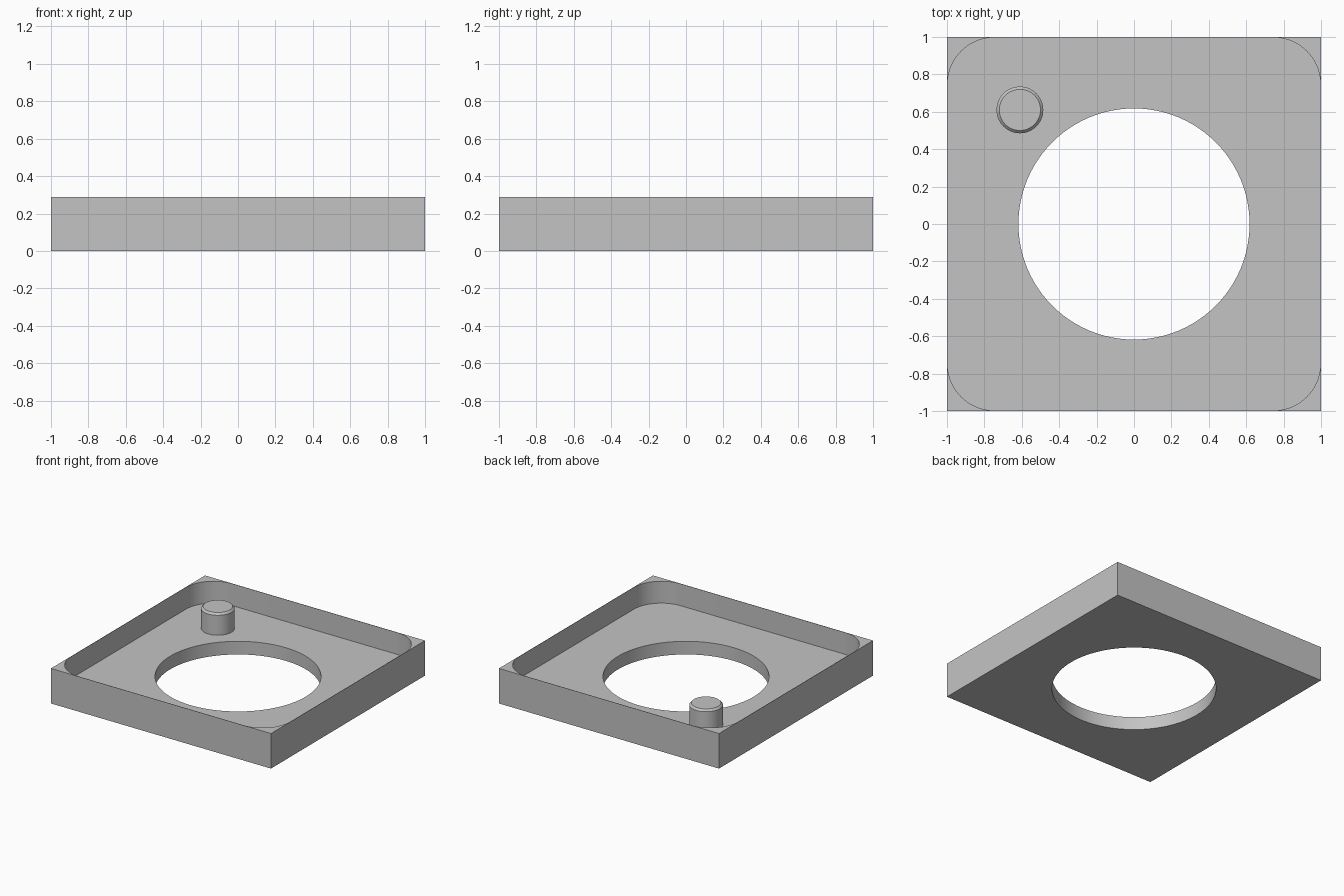
import bpy
import bmesh
from math import cos, sin, pi

SIZE = 1.0       # half width of the tray
HEIGHT = 0.288
FLOOR = 0.108
WALL = 0.003
CORNER = 0.25
HOLE = 0.618

cube = bpy.data.objects.get("Cube")
if cube:
    bpy.data.objects.remove(cube, do_unlink=True)

grey = bpy.data.materials.new("plain grey")
grey.use_nodes = True
colour = (0.55, 0.55, 0.55, 1)
grey.diffuse_color = colour
grey.node_tree.nodes["Principled BSDF"].inputs["Base Color"].default_value = colour


def loft(name, sections):
    """Skin a stack of (outline, z) sections and cap both ends."""
    bm = bmesh.new()
    rings = [[bm.verts.new((x, y, z)) for x, y in outline] for outline, z in sections]
    n = len(rings[0])
    for low, high in zip(rings, rings[1:]):
        for i in range(n):
            j = (i + 1) % n
            bm.faces.new((low[i], low[j], high[j], high[i]))
    bm.faces.new(rings[0][::-1])
    bm.faces.new(rings[-1])
    mesh = bpy.data.meshes.new(name)
    bm.to_mesh(mesh)
    bm.free()
    mesh.materials.append(grey)
    obj = bpy.data.objects.new(name, mesh)
    bpy.context.collection.objects.link(obj)
    return obj


def circle(radius, cx=0, cy=0, n=96):
    return [(cx + radius * cos(2 * pi * i / n), cy + radius * sin(2 * pi * i / n))
            for i in range(n)]


def rounded_square(half, radius, steps=16):
    points = []
    for quarter, (sx, sy) in enumerate(((1, 1), (-1, 1), (-1, -1), (1, -1))):
        for k in range(steps + 1):
            a = (quarter + k / steps) * pi / 2
            points.append((sx * (half - radius) + radius * cos(a),
                           sy * (half - radius) + radius * sin(a)))
    return points


def activate(obj):
    bpy.ops.object.select_all(action='DESELECT')
    obj.select_set(True)
    bpy.context.view_layer.objects.active = obj


def cut(obj, cutter):
    cutter.hide_render = True
    mod = obj.modifiers.new("cut", 'BOOLEAN')
    mod.operation = 'DIFFERENCE'
    mod.solver = 'EXACT'
    mod.object = cutter
    activate(obj)
    bpy.ops.object.modifier_apply(modifier=mod.name)
    bpy.data.objects.remove(cutter, do_unlink=True)


# Square tray with a rounded pocket and a round opening
square = [(-SIZE, -SIZE), (SIZE, -SIZE), (SIZE, SIZE), (-SIZE, SIZE)]
tray = loft("tray", [(square, 0), (square, HEIGHT)])
pocket = rounded_square(SIZE - WALL, CORNER)
cut(tray, loft("pocket_cutter", [(pocket, FLOOR), (pocket, HEIGHT + 0.1)]))
opening = circle(HOLE)
cut(tray, loft("opening_cutter", [(opening, -0.1), (opening, HEIGHT)]))

# Chamfered locating peg, sunk slightly into the floor
shaft = circle(0.125, -0.61, 0.61, 64)
tip = circle(0.11, -0.61, 0.61, 64)
peg = loft("peg", [(shaft, FLOOR - 0.02), (shaft, HEIGHT - 0.016), (tip, HEIGHT)])

for part in (tray, peg):
    activate(part)
    bpy.ops.object.shade_smooth_by_angle(angle=pi / 6)
